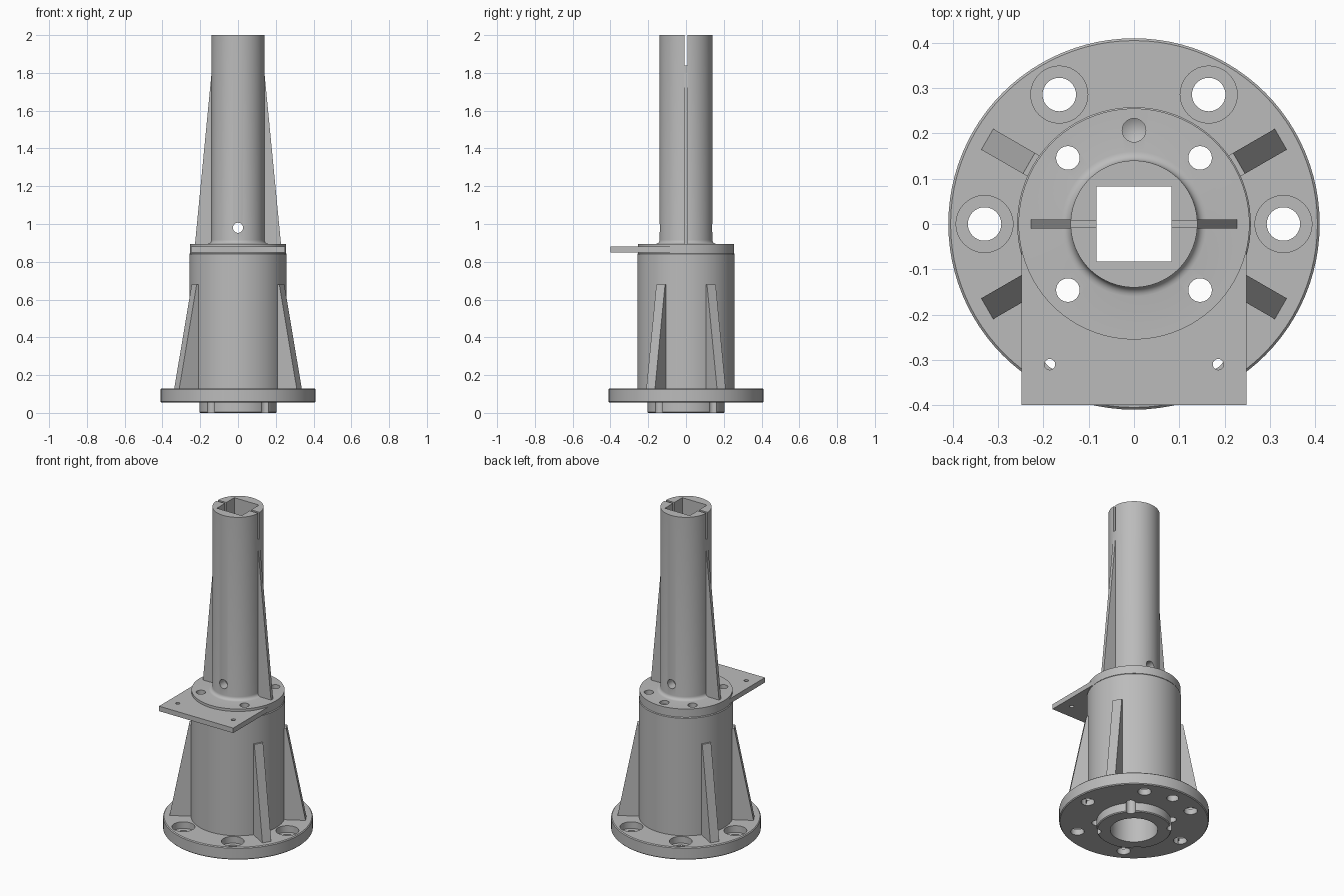
import bpy, bmesh, math
from mathutils import Matrix, Vector

cube = bpy.data.objects.get("Cube")
if cube:
    bpy.data.objects.remove(cube, do_unlink=True)

steel = bpy.data.materials.new("plain grey")
steel.use_nodes = True
GREY = (0.5, 0.5, 0.5, 1)
steel.diffuse_color = GREY
steel.node_tree.nodes["Principled BSDF"].inputs["Base Color"].default_value = GREY


def finish(bm, name):
    bmesh.ops.remove_doubles(bm, verts=bm.verts, dist=1e-5)
    bmesh.ops.recalc_face_normals(bm, faces=bm.faces)
    mesh = bpy.data.meshes.new(name)
    bm.to_mesh(mesh)
    bm.free()
    mesh.materials.append(steel)
    obj = bpy.data.objects.new(name, mesh)
    bpy.context.collection.objects.link(obj)
    return obj


def lathe(name, profile, at=(0, 0, 0), steps=96):
    """Closed (radius, z) profile turned about the vertical axis."""
    bm = bmesh.new()
    verts = [bm.verts.new((r, 0, z)) for r, z in profile]
    edges = [bm.edges.new((v, verts[i - 1])) for i, v in enumerate(verts)
             if v.co.x + verts[i - 1].co.x > 0]
    bmesh.ops.spin(bm, geom=verts + edges, axis=(0, 0, 1), cent=(0, 0, 0),
                   angle=math.tau, steps=steps)
    bmesh.ops.translate(bm, verts=bm.verts, vec=at)
    return finish(bm, name)


def box(name, low, high):
    low, high = Vector(low), Vector(high)
    bm = bmesh.new()
    bmesh.ops.create_cube(bm, size=1)
    bmesh.ops.scale(bm, verts=bm.verts, vec=high - low)
    bmesh.ops.translate(bm, verts=bm.verts, vec=(low + high) / 2)
    return finish(bm, name)


def rod(x, y, low, high, radius):
    return lathe("cutter", [(0, low), (radius, low), (radius, high), (0, high)],
                 (x, y, 0), 32)


def rib(name, profile, thickness, angle):
    """Side profile of (radius, z), thickened and turned to its angle."""
    bm = bmesh.new()
    face = bm.faces.new([bm.verts.new((r, -thickness / 2, z)) for r, z in profile])
    moved = bmesh.ops.extrude_face_region(bm, geom=[face])["geom"]
    bmesh.ops.translate(bm, verts=[g for g in moved if isinstance(g, bmesh.types.BMVert)],
                        vec=(0, thickness, 0))
    bmesh.ops.rotate(bm, verts=bm.verts, matrix=Matrix.Rotation(angle, 3, "Z"))
    return finish(bm, name)


def boolean(obj, tools, operation="DIFFERENCE"):
    """Apply each tool to the part, then discard the tool."""
    for tool in tools:
        tool.hide_render = True
        mod = obj.modifiers.new("cut", "BOOLEAN")
        mod.operation, mod.solver, mod.object = operation, "EXACT", tool
        mesh = bpy.data.meshes.new_from_object(
            obj.evaluated_get(bpy.context.evaluated_depsgraph_get()))
        obj.modifiers.clear()
        obj.data = mesh
        bpy.data.objects.remove(tool, do_unlink=True)


def cap_holes():
    return [rod(0.146 * sx, 0.146 * sy, -0.1, 1.0, 0.026)
            for sx in (-1, 1) for sy in (-1, 1)]


# Lower housing: spigot, flange and hollow barrel
housing = lathe("flanged_housing", [
    (0.13, 0), (0.2, 0), (0.205, 0.005), (0.205, 0.055), (0.405, 0.055),
    (0.41, 0.06), (0.41, 0.125), (0.405, 0.13), (0.258, 0.13),
    (0.258, 0.84), (0.253, 0.845), (0.13, 0.845)])
cutters = cap_holes()
# Counterbored bolt holes around the flange
for i in range(6):
    a = i * math.tau / 6
    x, y = 0.33 * math.cos(a), 0.33 * math.sin(a)
    cutters += [rod(x, y, 0, 0.2, 0.037), rod(x, y, 0.09, 0.2, 0.063)]
# Blind dowel hole underneath
cutters.append(rod(0, 0.33, 0, 0.1, 0.033))
boolean(housing, cutters)

# Gussets between flange and barrel
gussets = [rib("gusset", [(0.24, 0.125), (0.375, 0.125), (0.268, 0.68), (0.24, 0.68)],
               0.053, math.radians(a)) for a in (30, 150, 210, 330)]

# Mast: cap disc, root fillet and tube in one turned piece
fillet = [(0.16 - 0.02 * math.sin(t), 0.915 - 0.02 * math.cos(t))
          for t in (math.pi / 2 * i / 5 for i in range(6))]
mast = lathe("mast_tube", [(0, 0.845), (0.255, 0.845), (0.255, 0.895)]
             + fillet + [(0.14, 2), (0, 2)])
# Mounting plate merged into the cap
boolean(mast, [box("plate", (-0.248, -0.4, 0.85), (0.248, -0.04, 0.88))], "UNION")

cross_hole = rod(0, 0, -0.5, 0.5, 0.027)
cross_hole.data.transform(Matrix.Translation((0, 0, 0.98))
                          @ Matrix.Rotation(math.pi / 2, 4, "X"))
drill_point = lathe("cutter", [(0, 0.86), (0.026, 0.875), (0.026, 0.95), (0, 0.95)],
                    (0, 0.207, 0), 32)
boolean(mast, cap_holes() + [
    box("square_bore", (-0.083, -0.083, 0.8), (0.083, 0.083, 2.1)),
    box("top_slot", (-0.3, -0.007, 1.84), (0.3, 0.007, 2.1)),
    cross_hole, drill_point,
    rod(-0.186, -0.31, 0.8, 1, 0.012), rod(0.186, -0.31, 0.8, 1, 0.012)])

# Tapered side fins on the mast
fins = [rib("mast_fin", [(0.11, 0.89), (0.228, 0.89), (0.138, 1.82), (0.11, 1.82)],
            0.02, a) for a in (0, math.pi)]

# Smooth the round walls while keeping the machined edges crisp
bpy.ops.object.select_all(action="DESELECT")
for obj in [housing, mast] + gussets + fins:
    obj.select_set(True)
bpy.context.view_layer.objects.active = housing
bpy.ops.object.shade_smooth_by_angle(angle=math.radians(30))
